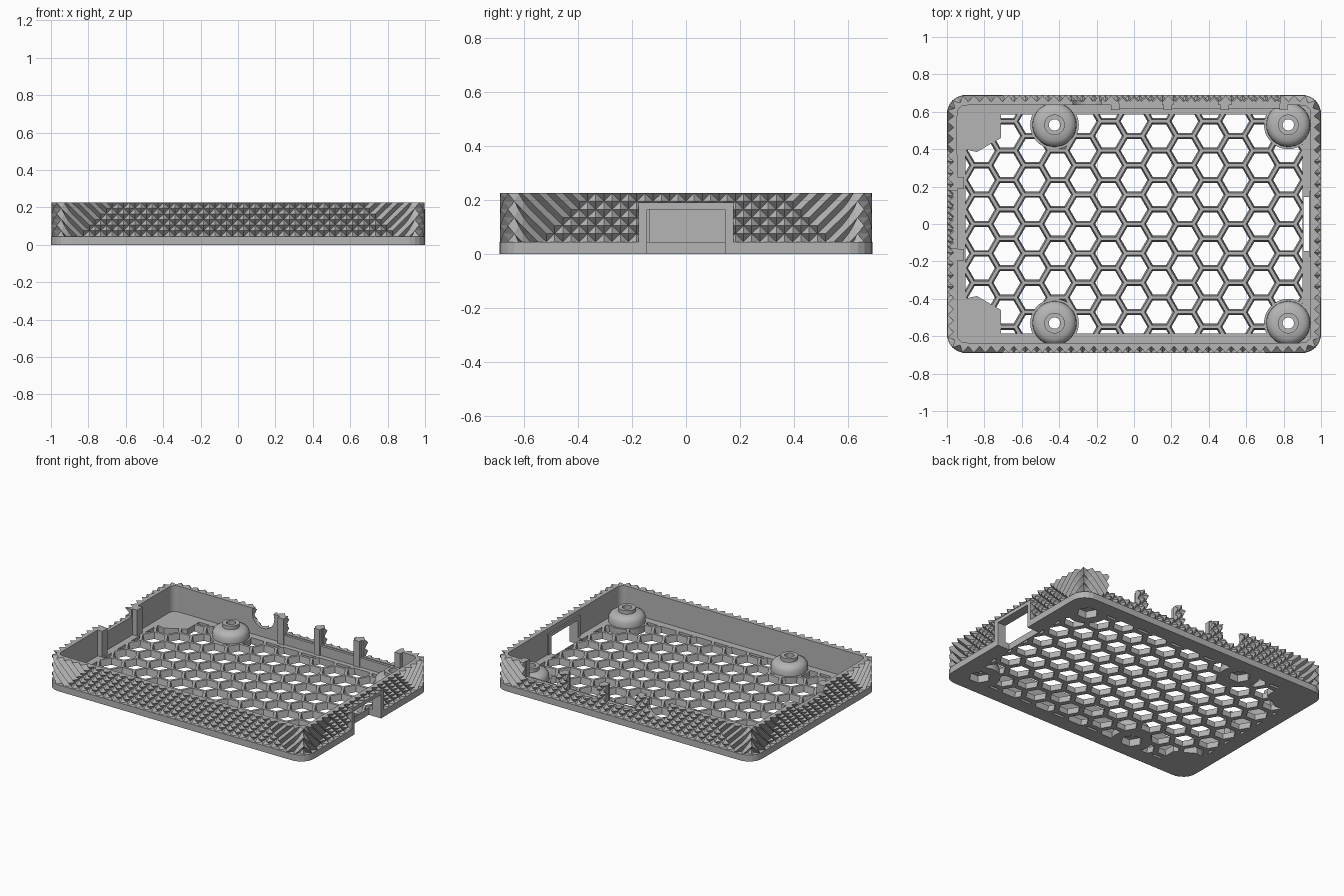
import bpy, bmesh, math
from mathutils import Matrix, Vector

cube = bpy.data.objects.get("Cube")
if cube:
    bpy.data.objects.remove(cube, do_unlink=True)

grey = bpy.data.materials.new("plastic grey")
grey.use_nodes = True
grey.diffuse_color = (0.46, 0.46, 0.46, 1)
grey.node_tree.nodes["Principled BSDF"].inputs["Base Color"].default_value = (0.46, 0.46, 0.46, 1)

HX, HY, HEIGHT, FLOOR, R = 1.0, 0.69, 0.225, 0.045, 0.1
WALL = 0.055
BOSSES = [(x, y) for x in (-0.425, 0.825) for y in (-0.53, 0.53)]


def finish(name, bm):
    bmesh.ops.recalc_face_normals(bm, faces=bm.faces)
    mesh = bpy.data.meshes.new(name)
    bm.to_mesh(mesh)
    bm.free()
    mesh.materials.append(grey)
    ob = bpy.data.objects.new(name, mesh)
    bpy.context.collection.objects.link(ob)
    return ob


def add_box(bm, x0, x1, y0, y1, z0, z1):
    m = Matrix.Translation(((x0 + x1) / 2, (y0 + y1) / 2, (z0 + z1) / 2))
    bmesh.ops.create_cube(bm, size=1, matrix=m @ Matrix.Diagonal((x1 - x0, y1 - y0, z1 - z0, 1)))


def add_prism(bm, points, z0, z1):
    low = [bm.verts.new((x, y, z0)) for x, y in points]
    high = [bm.verts.new((x, y, z1)) for x, y in points]
    bm.faces.new(low)
    bm.faces.new(high)
    n = len(points)
    for i in range(n):
        j = (i + 1) % n
        bm.faces.new((low[i], low[j], high[j], high[i]))


def cut(ob, cutter):
    mod = ob.modifiers.new("cut", "BOOLEAN")
    mod.operation, mod.solver, mod.object = "DIFFERENCE", "EXACT", cutter
    dg = bpy.context.evaluated_depsgraph_get()
    mesh = bpy.data.meshes.new_from_object(ob.evaluated_get(dg))
    ob.modifiers.clear()
    ob.data = mesh
    bpy.data.objects.remove(cutter, do_unlink=True)


# Knurled wall: one closed ring swept around the rounded rectangle
def path(offset_rule):
    """Yield perimeter points; offset_rule(i) moves each one inwards."""
    for k in range(4):
        s, d, n = ((HX - R, HY, 32), (HY - R, HX, 22))[k % 2]
        half = s + R * math.pi / 4
        turn = Matrix.Rotation(k * math.pi / 2, 2)
        for i in range(-n, n):
            t = half * i / n
            a = math.copysign(max(0, abs(t) - s) / R, t)
            centre = Vector((max(-s, min(s, t)), R - d))
            yield turn @ (centre + Vector((math.sin(a), -math.cos(a))) * (R - offset_rule(i)))


def quad_kinds():
    """Yield (index along side, half count) for each step around the wall."""
    for k in range(4):
        n = (32, 22)[k % 2]
        for i in range(-n, n):
            yield i, n


def build_wall():
    bm = bmesh.new()
    steps = 6

    def ring(z, rule):
        return [bm.verts.new((p.x, p.y, z)) for p in path(rule)]

    rings = [ring(0, lambda i: 0), ring(FLOOR, lambda i: 0)]
    for j in range(steps + 1):
        z = FLOOR + (HEIGHT - FLOOR) * j / steps
        rings.append(ring(z, lambda i: 0.002 if (i + j) % 2 == 0 else 0.036))
    rings += [ring(HEIGHT, lambda i: WALL), ring(0, lambda i: WALL)]
    count = len(rings[0])
    kinds = list(quad_kinds())
    for r in range(len(rings)):
        low, high = rings[r], rings[(r + 1) % len(rings)]
        for q in range(count):
            w = (q + 1) % count
            a, b, c, d = low[q], low[w], high[w], high[q]
            j = r - 2
            if not 0 <= j < steps:
                bm.faces.new((a, b, c, d))
                continue
            # Ribs run one way near the corners, pyramids fill the middle
            i, n = kinds[q]
            if i + j + 1 > n - 4:
                rising = True
            elif i - j < 4 - n:
                rising = False
            else:
                rising = (i + j) % 2 == 1
            for tri in (((a, b, c), (a, c, d)) if rising else ((a, b, d), (b, c, d))):
                bm.faces.new(tri)
    return finish("knurled_wall", bm)


wall = build_wall()

# Openings through the wall: ports, round jack, card slot, side window
bm = bmesh.new()
for x0, x1 in ((-0.08, 0.15), (0.21, 0.45), (0.52, 0.78)):
    add_box(bm, x0, x1, 0.6, 0.8, 0.115, 0.4)
add_box(bm, -1.1, -0.9, -0.13, 0.18, 0.175, 0.4)
add_box(bm, 0.9, 1.1, -0.16, 0.16, -0.1, 0.178)
bmesh.ops.create_cone(bm, cap_ends=True, segments=32, radius1=0.085, radius2=0.085, depth=0.2,
                      matrix=Matrix.Translation((-0.25, 0.69, 0.19)) @ Matrix.Rotation(math.pi / 2, 4, "X"))
cut(wall, finish("wall_cutter", bm))

# Smooth frame around the side window
bm = bmesh.new()
for s in (-1, 1):
    y0, y1 = sorted((s * 0.145, s * 0.175))
    add_box(bm, 0.935, 1.0, y0, y1, 0, 0.19)
add_box(bm, 0.935, 1.0, -0.175, 0.175, 0.165, 0.19)
finish("window_frame", bm)


def boss_cutter():
    bm = bmesh.new()
    for x, y in BOSSES:
        bmesh.ops.create_cone(bm, cap_ends=True, segments=30, radius1=0.11, radius2=0.11, depth=0.4,
                              matrix=Matrix.Translation((x, y, 0)))
    return bm


# Floor border inside the wall
borders = {"front_border": (-0.955, 0.955, -0.65, -0.585), "back_border": (-0.955, 0.955, 0.585, 0.65),
           "left_border": (-0.955, -0.9, -0.6, 0.6), "right_border": (0.9, 0.955, -0.6, 0.6)}
for name, (x0, x1, y0, y1) in borders.items():
    bm = bmesh.new()
    add_box(bm, x0, x1, y0, y1, 0, FLOOR)
    border = finish(name, bm)
    bm = boss_cutter()
    add_box(bm, 0.906, 1.1, -0.145, 0.145, -0.1, 0.16)
    cut(border, finish("border_cutter", bm))

# Honeycomb grille with slightly tapered holes
bm = bmesh.new()
add_box(bm, -0.905, 0.905, -0.59, 0.59, 0, FLOOR)
grille = finish("honeycomb_grille", bm)
PITCH = 0.157
bm = bmesh.new()
for col in range(-7, 8):
    for row in range(-5, 5):
        x = col * PITCH * math.sqrt(0.75)
        y = (row + (0.5 if col % 2 == 0 else 0)) * PITCH
        if abs(y) > 0.66:
            continue
        bmesh.ops.create_cone(bm, cap_ends=True, segments=6, radius1=0.07, radius2=0.082, depth=0.06,
                              matrix=Matrix.Translation((x, y, FLOOR / 2)) @ Matrix.Rotation(math.pi / 6, 4, "Z"))
# Point the hexagons left and right
low = [v for v in bm.verts if v.index >= 0]
first = bm.verts[:][0].co
angle = math.atan2(first.y + 4.5 * PITCH, first.x + 7 * PITCH * math.sqrt(0.75))
cut(grille, finish("hole_cutter", bm))
cut(grille, finish("boss_hole_cutter", boss_cutter()))

# Solid pads in the two left corners
for name, s in (("front_left_pad", -1), ("back_left_pad", 1)):
    bm = bmesh.new()
    outline = [(-0.91, 0.4), (-0.84, 0.385), (-0.78, 0.42), (-0.71, 0.46), (-0.71, 0.6), (-0.91, 0.6)]
    add_prism(bm, [(x, s * y) for x, y in outline], 0, FLOOR)
    finish(name, bm)

# Screw bosses: revolved, with a through hole and a hexagonal nut pocket below
PROFILE = [(0.03, 0.05), (0.03, 0.14), (0.055, 0.14), (0.055, 0.115), (0.085, 0.112), (0.105, 0.1),
           (0.117, 0.08), (0.118, FLOOR), (0.13, FLOOR), (0.13, 0), (0.07, 0), (0.07, 0.05)]
SEG = 36
for number, (bx, by) in enumerate(BOSSES):
    bm = bmesh.new()
    rings = []
    for r, z in PROFILE:
        ring = []
        for k in range(SEG):
            a = 2 * math.pi * k / SEG
            rad = r
            if r == 0.07:
                rad = r * math.cos(math.pi / 6) / math.cos(a % (math.pi / 3) - math.pi / 6)
            ring.append(bm.verts.new((bx + rad * math.cos(a), by + rad * math.sin(a), z)))
        rings.append(ring)
    for r in range(len(rings)):
        low, high = rings[r], rings[(r + 1) % len(rings)]
        for k in range(SEG):
            m = (k + 1) % SEG
            bm.faces.new((low[k], low[m], high[m], high[k]))
    boss = finish("screw_boss_%d" % (number + 1), bm)
    boss.data.shade_smooth()
    boss.data.set_sharp_from_angle(angle=math.radians(30))

# Port shelf with posts, and clips on the left wall
bm = bmesh.new()
add_box(bm, -0.1, 0.8, 0.618, 0.64, 0.02, 0.11)
for x in (-0.1, 0.18, 0.485, 0.8):
    add_box(bm, x - 0.022, x + 0.022, 0.61, 0.645, 0.02, HEIGHT)
finish("port_shelf", bm)
for name, y in (("front_clip", -0.165), ("back_clip", 0.22)):
    bm = bmesh.new()
    add_box(bm, -0.96, -0.91, y - 0.03, y + 0.03, 0.02, HEIGHT)
    finish(name, bm)
